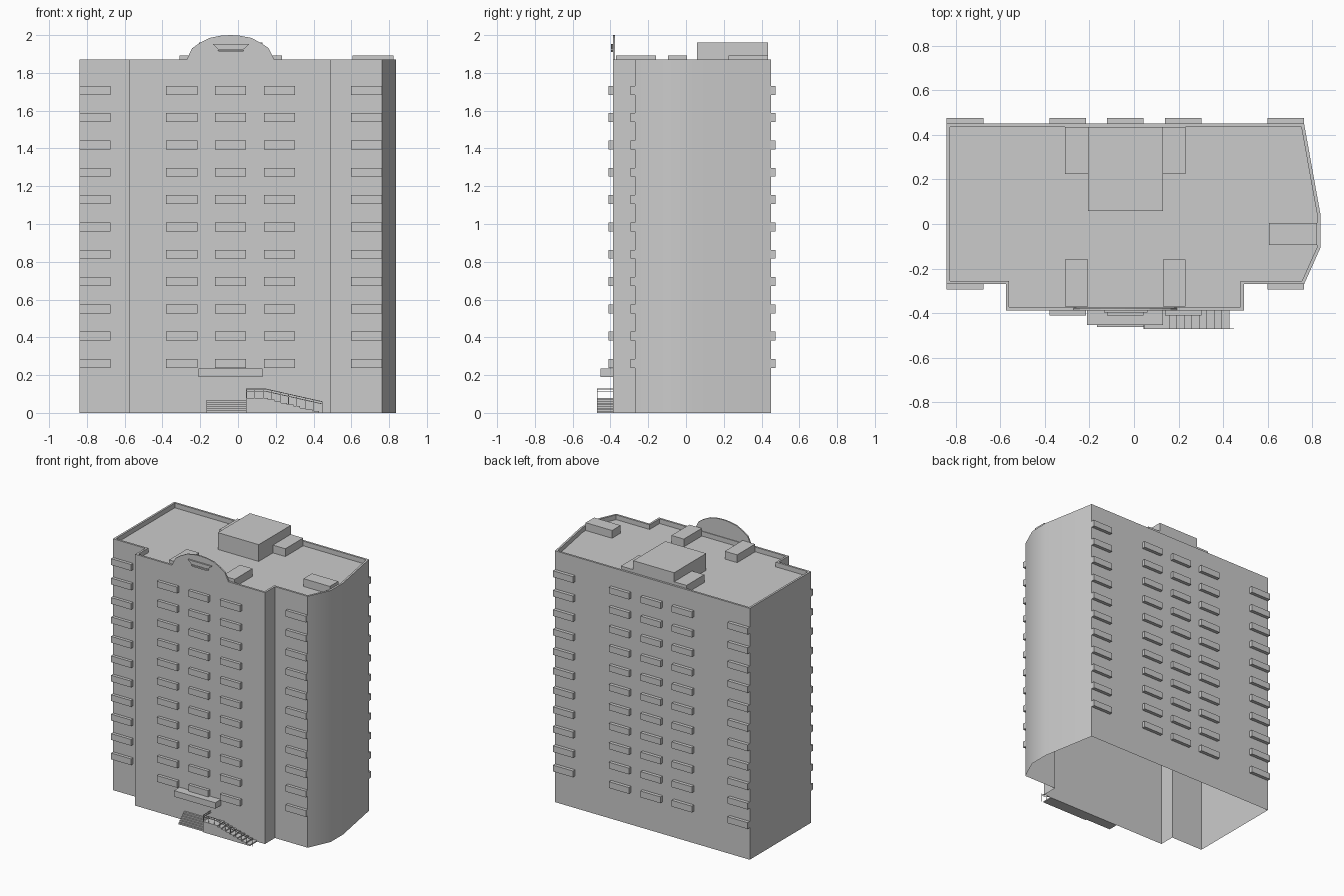
import bpy, bmesh, math
from mathutils import Vector

if "Cube" in bpy.data.objects:
    bpy.data.objects.remove(bpy.data.objects["Cube"])


def finish(name, bm, recalc=True):
    if recalc:
        bmesh.ops.recalc_face_normals(bm, faces=bm.faces)
    me = bpy.data.meshes.new(name)
    bm.to_mesh(me)
    bm.free()
    ob = bpy.data.objects.new(name, me)
    bpy.context.collection.objects.link(ob)
    return ob


def add_box(bm, x0, x1, y0, y1, z0, z1):
    ret = bmesh.ops.create_cube(bm, size=1)
    for v in ret["verts"]:
        v.co = ((x0 + x1) / 2 + v.co.x * (x1 - x0),
                (y0 + y1) / 2 + v.co.y * (y1 - y0),
                (z0 + z1) / 2 + v.co.z * (z1 - z0))


def boxes(name, items):
    bm = bmesh.new()
    for b in items:
        add_box(bm, *b)
    return finish(name, bm)


def add_prism(bm, pts, y0, y1):
    """Extrude an (x, z) profile along y."""
    a = [bm.verts.new((x, y0, z)) for x, z in pts]
    b = [bm.verts.new((x, y1, z)) for x, z in pts]
    bm.faces.new(a)
    bm.faces.new(b[::-1])
    for i in range(len(a)):
        j = (i + 1) % len(a)
        bm.faces.new((a[j], a[i], b[i], b[j]))


def inset(pts, d):
    """Mitred inward offset of a counter-clockwise outline."""
    out = []
    for i, p in enumerate(pts):
        p0, p, p1 = Vector(pts[i - 1]), Vector(p), Vector(pts[(i + 1) % len(pts)])
        e0, e1 = (p - p0).normalized(), (p1 - p).normalized()
        n0, n1 = Vector((-e0.y, e0.x)), Vector((-e1.y, e1.x))
        out.append(p + (n0 + n1) * d / (1 + n0.dot(n1)))
    return out


# Main tower: open-bottomed shell with a parapet and a sunken roof
TOP, ROOF = 1.87, 1.835
outline = [(-0.84, -0.27), (-0.575, -0.27), (-0.575, -0.387), (0.493, -0.387),
           (0.493, -0.27), (0.763, -0.27), (0.837, -0.105), (0.837, 0.04),
           (0.763, 0.45), (-0.84, 0.45)]
inner = inset(outline, 0.015)
bm = bmesh.new()
rings = [[bm.verts.new((x, y, z)) for x, y in pts]
         for pts, z in ((outline, 0), (outline, TOP), (inner, TOP), (inner, ROOF))]
for lo, hi in zip(rings, rings[1:]):
    for i in range(len(lo)):
        j = (i + 1) % len(lo)
        bm.faces.new((lo[i], lo[j], hi[j], hi[i]))
bm.faces.new(rings[-1])
tower = finish("tower_walls", bm, recalc=False)
bpy.context.view_layer.objects.active = tower
tower.select_set(True)
bpy.ops.object.shade_smooth_by_angle(angle=math.radians(30))
tower.select_set(False)

# Balconies: five columns on front and back, eleven floors
columns = [(-0.84, -0.675, -0.27), (-0.38, -0.215, -0.387), (-0.122, 0.042, -0.387),
           (0.138, 0.302, -0.387), (0.598, 0.763, -0.27)]
front, back = [], []
for k in range(11):
    z = 0.238 + k * 0.1446
    for x0, x1, y in columns:
        front.append((x0, x1, y - 0.023, y, z, z + 0.047))
        back.append((x0, x1, 0.45, 0.475, z, z + 0.047))
boxes("front_balconies", front)
boxes("back_balconies", back)

# Rooftop blocks
boxes("lift_house", [(-0.207, 0.13, 0.058, 0.435, ROOF, 1.96)])
boxes("roof_vents", [(x, x + 0.102, y, y + 0.21, ROOF, 1.893)
                     for x in (-0.309, 0.13) for y in (-0.37, 0.225)])
boxes("side_roof_vent", [(0.605, 0.822, -0.095, 0.005, ROOF, 1.893)])

# Arched pediment above the front wall
half = [(0.232, 1.87), (0.203, 1.93), (0.165, 1.957), (0.11, 1.985), (0.05, 1.997)]
arch = [(-0.04 + x, z) for x, z in half] + [(-0.04, 2.0)] + \
       [(-0.04 - x, z) for x, z in reversed(half)]
bm = bmesh.new()
add_prism(bm, arch, -0.387, -0.377)
finish("roof_pediment", bm)

# Tapered ornament on the pediment
bm = bmesh.new()
add_prism(bm, [(-0.135, 1.953), (-0.105, 1.925), (0.03, 1.925), (0.06, 1.953)], -0.398, -0.387)
add_prism(bm, [(-0.108, 1.92), (-0.1, 1.91), (0.025, 1.91), (0.033, 1.92)], -0.398, -0.387)
finish("pediment_ornament", bm)

# Entrance canopy
boxes("entrance_canopy", [(-0.21, 0.13, -0.453, -0.387, 0.19, 0.235)])

# Front steps, descending forwards
n = 6
boxes("front_steps", [(-0.167, 0.043, -0.463 + 0.0125 * i, -0.387, 0.0115 * i, 0.0115 * (i + 1))
                      for i in range(n)])

# Landing and side steps, descending to the right
LAND, STEPS, X0, RUN = 0.08, 9, 0.16, 0.0335
bm = bmesh.new()
profile = [(0.043, 0), (0.043, LAND)]
for i in range(STEPS):
    z = LAND * (1 - i / STEPS)
    profile += [(X0 + RUN * i, z), (X0 + RUN * i, LAND * (1 - (i + 1) / STEPS))]
add_prism(bm, profile, -0.472, -0.387)
bmesh.ops.dissolve_degenerate(bm, dist=1e-5, edges=bm.edges)
finish("side_steps", bm)

# Handrail: two bars along the front, returned to the wall, on thin posts
bm = bmesh.new()
for z in (0.113, 0.125):
    t = 0.004
    add_prism(bm, [(0.043, z), (0.145, z), (0.448, z - 0.068), (0.448, z - 0.068 + t),
                   (0.145, z + t), (0.043, z + t)], -0.472, -0.468)
    add_box(bm, 0.043, 0.047, -0.468, -0.387, z, z + t)
for i in range(10):
    x = 0.045 + 0.0445 * i
    drop = max(0, x - 0.145) * 0.068 / 0.303
    add_box(bm, x - 0.0015, x + 0.0015, -0.4715, -0.4685,
            max(0, 0.075 - max(0, x - X0 + RUN) * LAND / (STEPS * RUN)), 0.126 - drop)
finish("handrail", bm)
